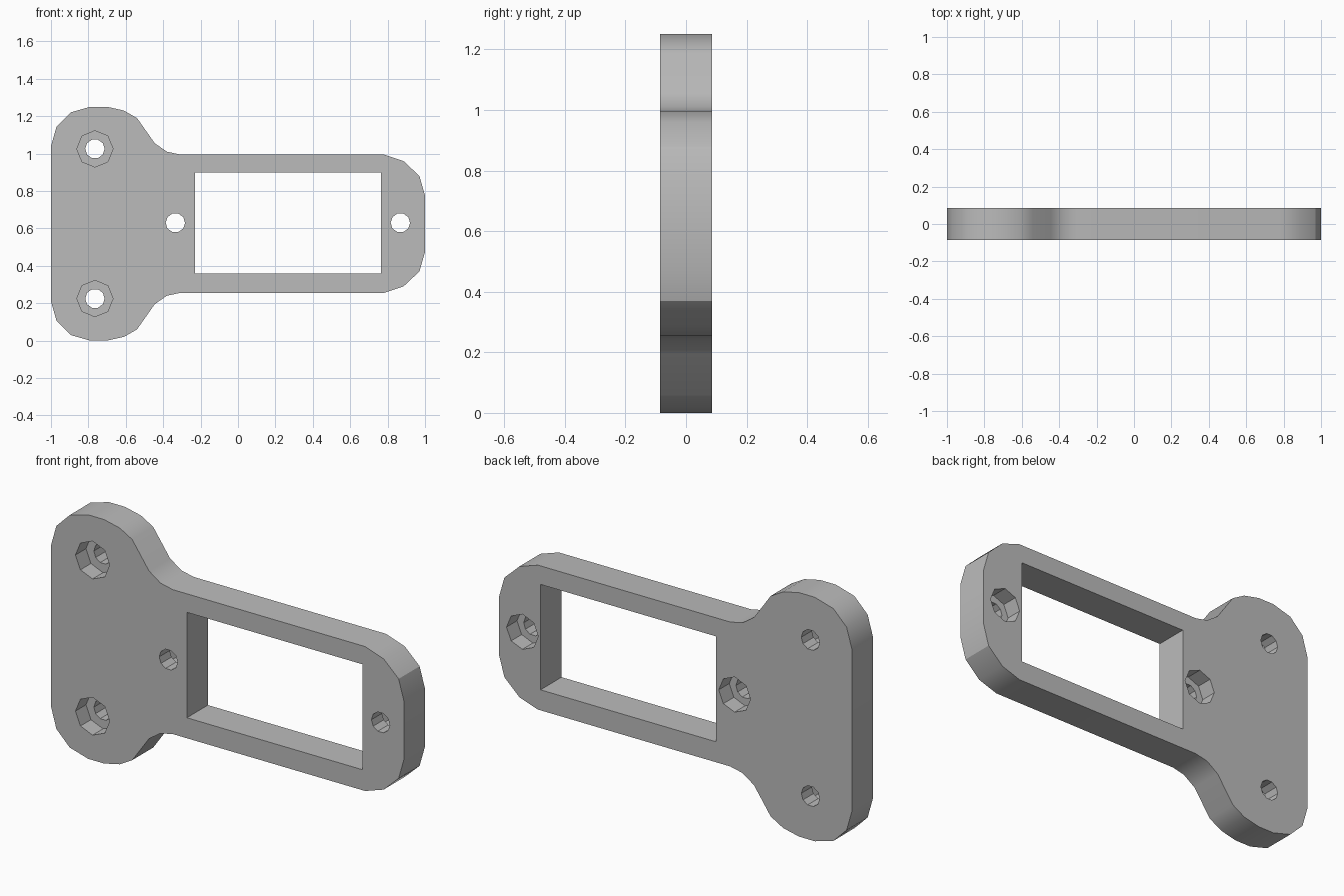
import bpy, math
from mathutils import Matrix, Vector

cube = bpy.data.objects.get("Cube")
if cube:
    bpy.data.objects.remove(cube, do_unlink=True)

HALF = 0.085      # half the plate thickness
MID = 0.625       # height of the symmetry line

grey = bpy.data.materials.new("plain grey")
grey.use_nodes = True
grey.diffuse_color = (0.5, 0.5, 0.5, 1)
grey.node_tree.nodes["Principled BSDF"].inputs["Base Color"].default_value = grey.diffuse_color


def prism(name, points, y0, y1):
    """Extrude an (x, z) outline from y0 to y1."""
    n = len(points)
    verts = [(x, y, z) for y in (y0, y1) for x, z in points]
    faces = [list(range(n)), list(range(2 * n - 1, n - 1, -1))]
    faces += [[i, i + n, (i + 1) % n + n, (i + 1) % n] for i in range(n)]
    mesh = bpy.data.meshes.new(name)
    mesh.from_pydata(verts, [], faces)
    mesh.materials.append(grey)
    ob = bpy.data.objects.new(name, mesh)
    bpy.context.collection.objects.link(ob)
    return ob


def ring(x, z, r, sides):
    return [(x + r * math.cos(math.tau * i / sides), z + r * math.sin(math.tau * i / sides))
            for i in range(sides)]


# Plate outline: upper half, mirrored about the symmetry line
upper = [(1, 0.775), (0.97, 0.88), (0.885, 0.96), (0.78, 0.995),
         (-0.31, 0.995), (-0.38, 1.01), (-0.445, 1.055), (-0.54, 1.19),
         (-0.61, 1.23), (-0.70, 1.25), (-0.79, 1.25), (-0.895, 1.22),
         (-0.97, 1.145), (-1, 1.04)]
outline = upper + [(x, 2 * MID - z) for x, z in reversed(upper)]
plate = prism("mounting_plate", outline, -HALF, HALF)

# Rectangular opening
cutters = [prism("window_cutter", [(0.765, 0.36), (0.765, 0.90), (-0.23, 0.90), (-0.23, 0.36)],
                 -0.2, 0.2)]

# Screw holes, with a wider recess on the front (-1) or the back (+1)
holes = [(-0.765, MID + 0.4, 0.097, -1), (-0.765, MID - 0.4, 0.097, -1),
         (-0.335, MID + 0.005, 0.09, 1), (0.868, MID + 0.005, 0.09, 1)]
for x, z, recess, side in holes:
    cutters.append(prism("screw_hole_cutter", ring(x, z, 0.052, 10), -0.2, 0.2))
    y0, y1 = sorted((0, side * 0.2))
    cutters.append(prism("recess_cutter", ring(x, z, recess, 8), y0, y1))

for cutter in cutters:
    mod = plate.modifiers.new(cutter.name, "BOOLEAN")
    mod.operation = "DIFFERENCE"
    mod.solver = "EXACT"
    mod.object = cutter

# Apply the cuts and remove the cutters
bpy.context.view_layer.objects.active = plate
plate.select_set(True)
for mod in list(plate.modifiers):
    bpy.ops.object.modifier_apply(modifier=mod.name)
for cutter in cutters:
    bpy.data.objects.remove(cutter, do_unlink=True)

bpy.ops.object.shade_smooth_by_angle(angle=math.radians(30))
